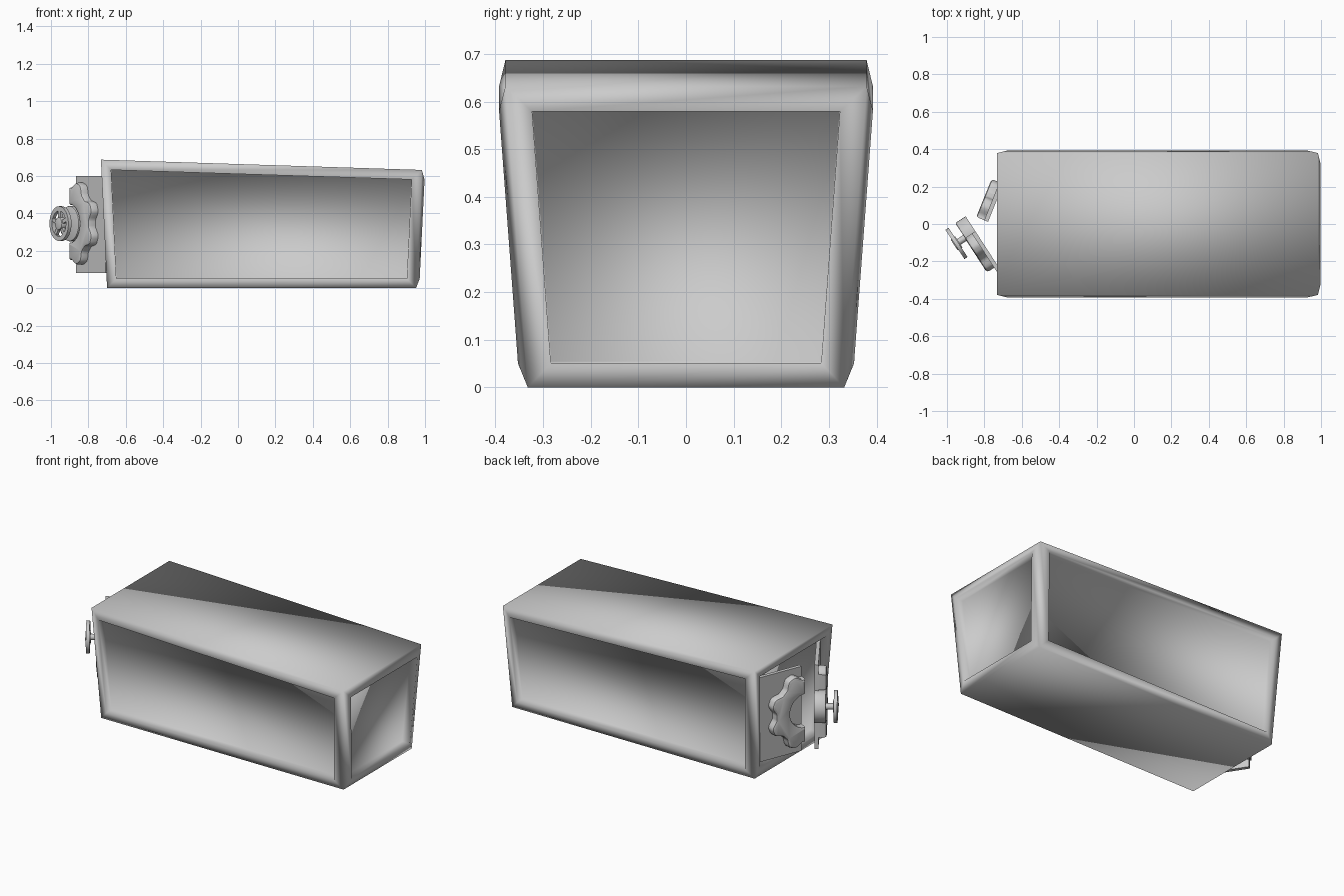
import bpy, bmesh, math
from mathutils import Matrix, Vector

if "Cube" in bpy.data.objects:
    bpy.data.objects.remove(bpy.data.objects["Cube"])


def finish(bm, name, M=None, angle=35):
    if M is not None:
        bm.transform(M)
    bmesh.ops.recalc_face_normals(bm, faces=bm.faces)
    me = bpy.data.meshes.new(name)
    bm.to_mesh(me)
    bm.free()
    ob = bpy.data.objects.new(name, me)
    bpy.context.collection.objects.link(ob)
    bpy.ops.object.select_all(action='DESELECT')
    ob.select_set(True)
    bpy.context.view_layer.objects.active = ob
    if angle:
        bpy.ops.object.shade_smooth_by_angle(angle=math.radians(angle))
    else:
        bpy.ops.object.shade_smooth()
    return ob


def prism(name, pts, n0, n1, M, bevel=0.0):
    """Outline in (u, z), extruded along the door normal."""
    bm = bmesh.new()
    f = bm.faces.new([bm.verts.new((u, z, n0)) for u, z in pts])
    ext = bmesh.ops.extrude_face_region(bm, geom=[f])
    top = [v for v in ext['geom'] if isinstance(v, bmesh.types.BMVert)]
    bmesh.ops.translate(bm, verts=top, vec=(0, 0, n1 - n0))
    if bevel:
        rim = [e for e in bm.edges if all(abs(v.co.z - n1) < 1e-6 for v in e.verts)]
        bmesh.ops.bevel(bm, geom=rim, offset=bevel, segments=2, profile=0.5, affect='EDGES')
    return finish(bm, name, M)


def circle(cu, cz, r, n):
    return [(cu + r * math.cos(2 * math.pi * i / n), cz + r * math.sin(2 * math.pi * i / n))
            for i in range(n)]


# Tapered container with raised frames and recessed panels
bm = bmesh.new()
bmesh.ops.create_cube(bm, size=2)
for v in bm.verts:
    x, y, z = v.co
    top = z > 0
    v.co = ((0.983 if top else 0.952) if x > 0 else (-0.733 if top else -0.70),
            math.copysign(0.379 if top else 0.332, y),
            (0.632 if x > 0 else 0.687) if top else 0)
bm.normal_update()
sides = [f for f in bm.faces if abs(f.normal.z) < 0.5]
for f in sides:
    bulge = 0.0 if f.normal.x < -0.5 else 0.017
    bmesh.ops.inset_individual(bm, faces=[f], thickness=0.052, depth=bulge, use_even_offset=True)
    bmesh.ops.inset_individual(bm, faces=[f], thickness=0.001, depth=-0.05, use_even_offset=True)
finish(bm, "container_shell", angle=0)

# Half-open doors, each carrying half of a toothed ring
CZ, W = 0.345, 0.30
doors = {}
for label, side, deg, hx in (("front", -1, 33, -0.685), ("back", 1, 22, -0.668)):
    a = math.radians(deg)
    u = Vector((-math.sin(a), -side * math.cos(a), 0))
    n = Vector((-math.cos(a), side * math.sin(a), 0))
    M = Matrix((u, Vector((0, 0, 1)), n)).transposed().to_4x4()
    M.translation = (hx, side * 0.29, 0)
    doors[label] = M
    prism(label + "_door", [(0.01, 0.08), (W, 0.08), (W, 0.60), (-0.02, 0.60)], 0.0, 0.022, M)
    arc = [math.pi * (0.5 + i / 60) for i in range(61)]
    ring = []
    for t in arc:
        r = 0.212 + 0.018 * max(-1, min(1, -1.4 * math.cos(8 * t)))
        ring.append((W + r * math.cos(t), CZ + r * math.sin(t)))
    ring += [(W + 0.1 * math.cos(t), CZ + 0.1 * math.sin(t)) for t in reversed(arc)]
    prism(label + "_half_gear", ring, 0.02, 0.068, M, 0.014)

# Central lock hub and its hand wheel on the front door
M = doors["front"]
prism("lock_hub", circle(W, CZ, 0.095, 32), 0.0, 0.066, M, 0.006)
prism("wheel_axle", circle(W, CZ, 0.018, 16), 0.06, 0.13, M)
prism("wheel_boss", circle(W, CZ, 0.035, 16), 0.105, 0.135, M, 0.006)

# Flat hand wheel rim with rectangular section
bm = bmesh.new()
SEG = 32
section = [(0.068, 0.110), (0.093, 0.110), (0.093, 0.130), (0.068, 0.130)]
rings = []
for i in range(SEG):
    t = 2 * math.pi * i / SEG
    rings.append([bm.verts.new((W + r * math.cos(t), CZ + r * math.sin(t), h)) for r, h in section])
for i in range(SEG):
    for j in range(4):
        k, m = (i + 1) % SEG, (j + 1) % 4
        bm.faces.new((rings[i][j], rings[k][j], rings[k][m], rings[i][m]))
finish(bm, "wheel_rim", M)

for i in range(5):
    t = 2 * math.pi * i / 5 + math.pi / 2
    d, p = Vector((math.cos(t), math.sin(t))), Vector((-math.sin(t), math.cos(t))) * 0.01
    c = Vector((W, CZ))
    pts = [c + d * 0.02 - p, c + d * 0.075 - p, c + d * 0.075 + p, c + d * 0.02 + p]
    prism("wheel_spoke_%d" % (i + 1), [tuple(q) for q in pts], 0.112, 0.128, M)
